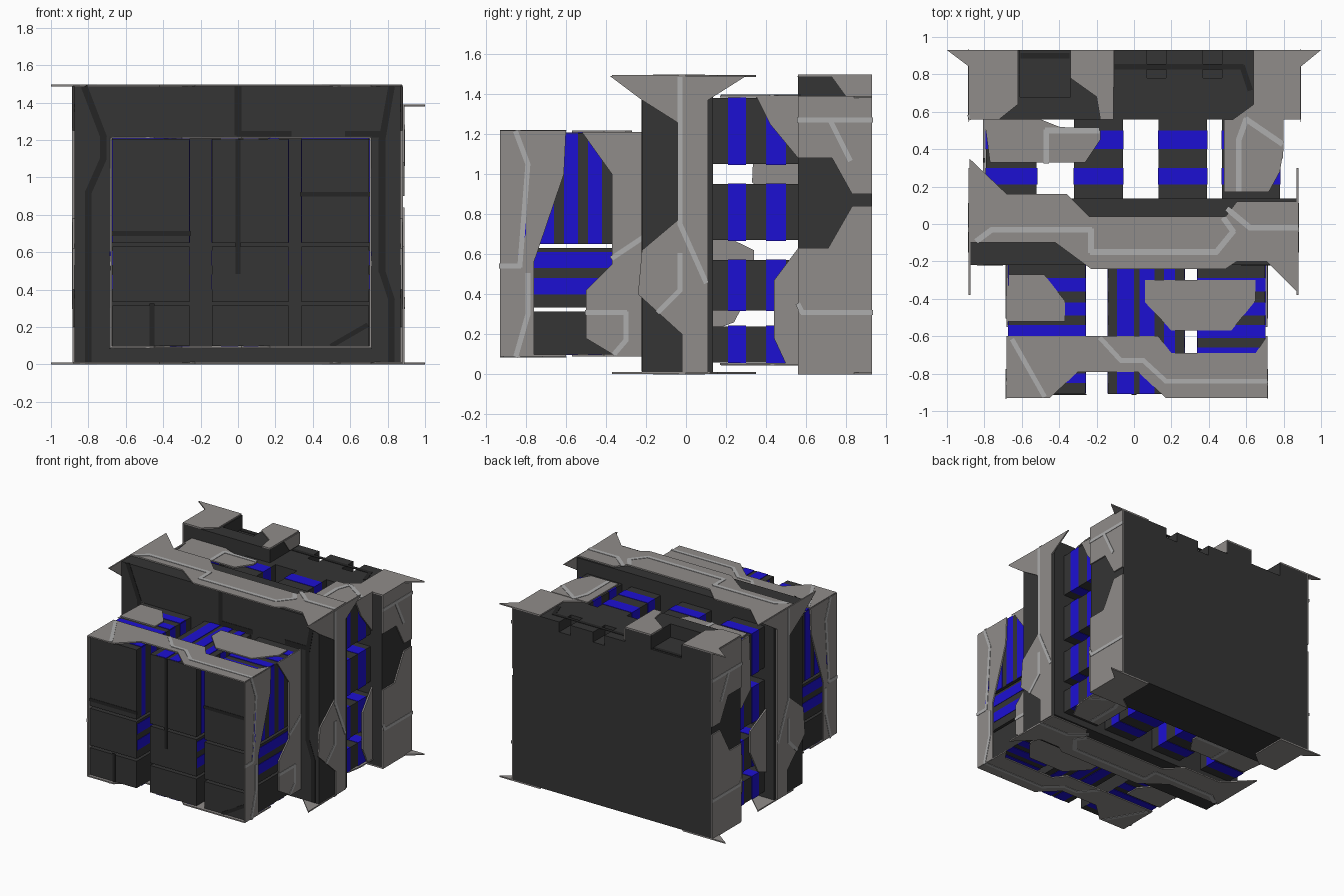
import bpy, bmesh
from mathutils import Vector


def material(name, col):
    m = bpy.data.materials.new(name)
    m.diffuse_color = (*col, 1)
    return m


DARK = material("dark_metal", (0.035, 0.035, 0.035))
SEAM = material("black_seam", (0.018, 0.018, 0.018))
ARMOR = material("grey_armor", (0.28, 0.265, 0.255))
LINE = material("pale_line", (0.42, 0.42, 0.42))
BLUE = material("blue_stripe", (0.012, 0.005, 0.65))


def slab(name, axis, lo, hi, polys, mat):
    """Extrude flat outlines along an axis from lo to hi, as one object."""
    def put(p, h):
        return {'x': (h, *p), 'y': (p[0], h, p[1]), 'z': (*p, h)}[axis]
    bm = bmesh.new()
    for poly in polys:
        a = [bm.verts.new(put(p, lo)) for p in poly]
        b = [bm.verts.new(put(p, hi)) for p in poly]
        bm.faces.new(a)
        bm.faces.new(b)
        for i in range(len(a)):
            j = (i + 1) % len(a)
            bm.faces.new((a[i], a[j], b[j], b[i]))
    bmesh.ops.recalc_face_normals(bm, faces=bm.faces)
    me = bpy.data.meshes.new(name)
    bm.to_mesh(me)
    bm.free()
    me.materials.append(mat)
    ob = bpy.data.objects.new(name, me)
    bpy.context.collection.objects.link(ob)
    return ob


def rect(x0, x1, y0, y1):
    return [(x0, y0), (x1, y0), (x1, y1), (x0, y1)]


def box(name, x, y, z, mat=DARK):
    return slab(name, 'z', z[0], z[1], [rect(*x, *y)], mat)


def strip(name, axis, level, path, w=0.03, mat=LINE, out=1):
    """Thin engraved-looking line along a path on a flat face."""
    quads = []
    for a, b in zip(path, path[1:]):
        a, b = Vector(a), Vector(b)
        d = (b - a).normalized() * w / 2
        n = Vector((-d.y, d.x))
        quads.append([tuple(v) for v in (a - d * .4 - n, b + d * .4 - n, b + d * .4 + n, a - d * .4 + n)])
    slab(name, axis, level, level + .003 * out, quads, mat)


# Front cluster: three columns of three stacked blocks
columns = [(-.67, -.26), (-.14, .27), (.34, .70)]
rows = [(.10, .315), (.335, .63), (.65, 1.205)]
bands_y = [(-.36, -.29), (-.49, -.42), (-.61, -.54), (-.73, -.66), (-.85, -.80)]
for c, (x0, x1) in enumerate(columns):
    for z in rows:
        box("front_block", (x0, x1), (-.91, -.22), z)
    # blue stripes on top, bottom and sides of the blocks
    if c == 1:
        tops = [rect(a, b, -.908, -.22) for a, b in ((-.09, 0), (.03, .11), (.16, .22))]
    else:
        tops = [rect(x0, x1, a, b) for a, b in bands_y]
    for z in (1.205, .096):
        slab("front_cap_stripes", 'z', z, z + .004, tops, BLUE)
    for x in (x0 - .003, x1):
        slab("front_side_stripes", 'x', x, x + .003,
             [rect(a, b, .652, 1.203) for a, b in bands_y]
             + [rect(-.905, -.22, a, b) for a, b in ((.40, .48), (.53, .61))], BLUE)

# Dark grooves on the front faces
for p in ([(-.67, .70), (-.26, .70)], [(-.46, .10), (-.46, .32)], [(0, 1.2), (0, .49)],
          [(.34, .91), (.70, .91)], [(.5, .1), (.69, .21)]):
    strip("front_groove", 'y', -.91, p, .025, SEAM, -1)

# Front cluster armour: both sides, top and underside
side_front = [[(-.93, .09), (-.93, 1.21), (-.60, 1.21), (-.61, 1.0), (-.76, .56), (-.76, .30),
               (-.77, .09)],
              [(-.55, 1.21), (-.22, 1.21), (-.22, .09), (-.35, .09), (-.50, .18), (-.50, .42),
               (-.37, .55), (-.37, 1.0), (-.52, 1.21)]]
side_front[0][5:] = [(-.76, .32), (-.76, .09)]
for x, s in ((.703, 1), (-.673, -1)):
    slab("front_side_armor", 'x', x, x + .01 * s, side_front, ARMOR)
    for p in ([(-.85, 1.21), (-.79, 1.05), (-.83, .54), (-.93, .54)], [(-.85, .09), (-.79, .3), (-.79, .5)],
              [(-.37, .58), (-.22, .68)], [(-.5, .31), (-.30, .31), (-.30, .17), (-.36, .1)]):
        strip("front_side_line", 'x', x + .01 * s, p, .025, LINE, s)
    slab("side_window", 'x', x + .01 * s, x + .013 * s,
         [[(-.84, .58), (-.80, .70), (-.80, .97)]], BLUE)
cap_front = [[(-.68, -.93), (-.45, -.93), (-.30, -.79), (.02, -.79), (.17, -.93), (.71, -.93),
              (.71, -.60), (.65, -.69), (.20, -.69), (.13, -.60), (-.68, -.60)],
             [(-.67, -.27), (-.48, -.27), (-.37, -.41), (-.37, -.52), (-.68, -.52)],
             [(.06, -.30), (.65, -.30), (.65, -.41), (.52, -.57), (.20, -.57), (.06, -.42)]]
for z, s in ((1.207, 1), (.098, -1)):
    slab("front_cap_armor", 'z', z, z + .01 * s, cap_front, ARMOR)
    for p in ([(-.65, -.62), (-.48, -.92)], [(-.18, -.61), (-.07, -.73), (.05, -.73), (.17, -.84), (.71, -.84)]):
        strip("front_cap_line", 'z', z + .01 * s, p, .025, LINE, s)

# Middle plate with horned armour
box("middle_plate", (-.875, .87), (-.22, .135), (.01, 1.485))
side_mid = [[(-.38, 1.49), (.30, 1.49), (.11, 1.37), (.11, .01), (-.02, .01), (-.02, .20),
             (-.24, .40), (-.22, .62), (-.03, .78), (-.03, 1.25), (-.22, 1.37)]]
for x, s in ((.87, 1), (-.875, -1)):
    slab("middle_side_armor", 'x', x, x + .01 * s, side_mid, ARMOR)
    for p in ([(-.03, 1.48), (-.03, .75), (.1, .46)], [(-.03, .6), (-.03, .42), (-.14, .31)]):
        strip("middle_side_line", 'x', x + .01 * s, p, .025, LINE, s)
cap_mid = [[(-.88, .35), (-.68, .16), (-.36, .16), (-.24, .04), (.49, .04), (.55, .12), (.87, .12),
            (.88, -.37), (.71, -.20), (.55, -.20), (.49, -.24), (-.23, -.24), (-.42, -.10), (-.88, -.10)]]
for z, s in ((1.485, 1), (.012, -1)):
    slab("middle_cap_armor", 'z', z, z + .01 * s, cap_mid, ARMOR)
    for p in ([(-.84, -.09), (-.76, -.03), (-.23, -.03), (-.23, -.15), (.44, -.15), (.53, -.04), (.48, .03)],
              [(.87, -.02), (.62, -.02), (.5, .08)]):
        strip("middle_cap_line", 'z', z + .01 * s, p, .03, LINE, s)
for p in ([(-.82, 1.48), (-.72, 1.22), (-.72, 1.1), (-.8, .92), (-.8, .02)],
          [(.82, 1.48), (.77, 1.2), (.77, .5), (.82, .35), (.82, .02)],
          [(0, 1.48), (0, 1.23), (.28, 1.23)], [(.58, 1.23), (.78, 1.23)]):
    strip("middle_groove", 'y', -.22, p, .035, SEAM, -1)

# Lattice of cells between the middle and back plates, with blue bands
for x in ((-.79, -.52), (-.32, -.06), (.13, .39), (.47, .78)):
    for z in ((.06, .24), (.32, .57), (.67, .95), (1.05, 1.38)):
        box("cell", x, (.135, .56), z)
        e = .003
        for y in ((.21, .30), (.40, .50)):
            box("cell_band", (x[0] - e, x[1] + e), y, (z[0] - e, z[1] + e), BLUE)

# Armour lying over the cells
upper = [(.35, 1.39), (.42, 1.25), (.56, 1.08), (.56, 1.39)]
lower = [(.50, .05), (.44, .18), (.44, .47), (.56, .63), (.56, .05)]
slab("cell_right_armor", 'x', .785, .797, [upper, lower], ARMOR)
slab("cell_left_armor", 'x', -.795, -.807,
     [[(.35, 1.39), (.33, .96), (.45, .85), (.56, .85), (.56, 1.39)],
      [(.135, .22), (.24, .26), (.34, .45), (.34, .62), (.135, .72)], lower], ARMOR)
cell_caps = [[(.48, .56), (.48, .17), (.72, .17), (.78, .28), (.80, .40), (.80, .56)],
             [(-.80, .56), (-.77, .33), (-.26, .33), (-.18, .45), (-.18, .50), (-.40, .52), (-.50, .56)]]
for z, s in ((1.384, 1), (.056, -1)):
    slab("cell_cap_armor", 'z', z, z + .01 * s, cell_caps, ARMOR)
    for p in ([(.56, .18), (.56, .45), (.60, .56)], [(.60, .56), (.79, .43)],
              [(-.47, .33), (-.47, .50), (-.19, .50)]):
        strip("cell_cap_line", 'z', z + .01 * s, p, .03, LINE, s)

# Back plate: body, notched upper layer and raised left shoulder
box("back_plate", (-.875, .88), (.56, .93), (.01, 1.30))
slab("back_notched_layer", 'z', 1.30, 1.38,
     [[(-.875, .56), (.88, .56), (.88, .93), (.47, .93), (.47, .78), (.37, .78), (.37, .93),
       (.17, .93), (.17, .78), (.07, .78), (.07, .93), (-.875, .93)]], DARK)
slab("back_raised_shoulder", 'z', 1.38, 1.487,
     [[(-.875, .56), (-.11, .56), (-.11, .93), (-.34, .93), (-.34, .68), (-.61, .68), (-.61, .93),
       (-.875, .93)]], DARK)

# Back plate armour with pointed corner flaps
left_cap = [(-1, .93), (-.62, .93), (-.62, .64), (-.72, .56), (-.88, .56), (-.88, .84)]
right_cap = [(1, .93), (.64, .93), (.64, .64), (.53, .56), (.89, .56), (.89, .84)]
inner_cap = [(-.34, .93), (-.11, .93), (-.11, .56), (-.18, .56), (-.20, .68), (-.34, .78)]
slab("back_left_cap", 'z', 1.487, 1.497, [left_cap, inner_cap], ARMOR)
slab("back_right_cap", 'z', 1.38, 1.39, [right_cap], ARMOR)
slab("back_under_armor", 'z', 0, .01, [left_cap, right_cap], ARMOR)
strip("back_cap_line", 'z', 1.487, [(-.88, .57), (-.70, .67)], .03, LINE)
strip("back_cap_groove", 'z', 1.38, [(-.1, .84), (.58, .84), (.62, .72)], .03, SEAM)
strip("notch_groove", 'z', 1.38, [(-.60, .90), (-.35, .90)], .03, SEAM)
slab("shoulder_face_armor", 'x', -.11, -.105, [[(.73, 1.487), (.80, 1.39), (.93, 1.39), (.93, 1.487)]], ARMOR)
back_low = [(.56, .01), (.93, .01), (.93, .84), (.83, .84), (.71, .63), (.56, .63)]
for x, s, top in ((.88, 1, 1.385), (-.875, -1, 1.49)):
    slab("back_side_armor", 'x', x, x + .01 * s,
         [back_low, [(.56, 1.08), (.73, 1.08), (.83, .90), (.93, .90), (.93, top), (.56, top)]], ARMOR)
    for p in ([(.93, 1.27), (.56, 1.27)], [(.72, 1.27), (.82, 1.07)], [(.93, .31), (.58, .31)],
              [(.58, .31), (.56, .35)]):
        strip("back_side_line", 'x', x + .01 * s, p, .025, LINE, s)
